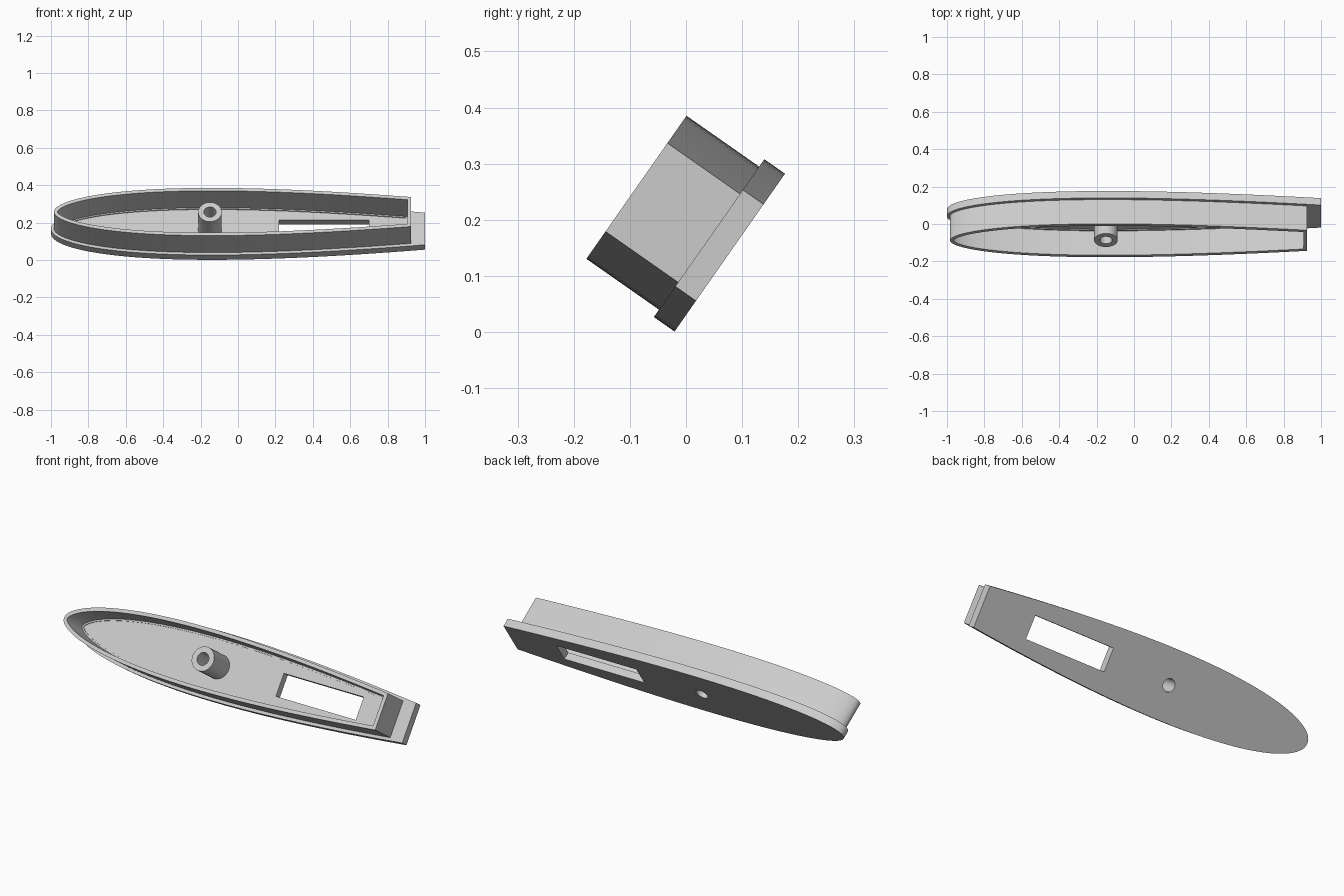
import bpy, bmesh, math

cube = bpy.data.objects.get("Cube")
if cube:
    bpy.data.objects.remove(cube, do_unlink=True)

TILT = math.radians(55)
ORIGIN = (0, 0.078, 0.1415)
CHORD = 2.86
STEPS = 44
POST_X = -0.15

grey = bpy.data.materials.new("light grey")
grey.use_nodes = True
grey.diffuse_color = (0.6, 0.6, 0.6, 1)
grey.node_tree.nodes["Principled BSDF"].inputs["Base Color"].default_value = (0.6, 0.6, 0.6, 1)


def finish(bm, name):
    """Turn a bmesh into a tilted object."""
    bmesh.ops.recalc_face_normals(bm, faces=bm.faces)
    mesh = bpy.data.meshes.new(name)
    bm.to_mesh(mesh)
    bm.free()
    mesh.materials.append(grey)
    obj = bpy.data.objects.new(name, mesh)
    bpy.context.collection.objects.link(obj)
    obj.location = ORIGIN
    obj.rotation_euler.x = TILT
    return obj


def outline(inset, end):
    """Foil section, blunt nose at -x, cut square at x = end, moved inward."""
    def half(t):
        s = t * t
        return 0.6 * CHORD * (0.2969 * t - 0.126 * s - 0.3516 * s**2 + 0.2843 * s**3 - 0.1015 * s**4)
    side = []
    t_end = math.sqrt((end + 1) / CHORD)
    for i in range(STEPS + 1):
        t = t_end * i / STEPS
        dx, dy = 2 * CHORD * t, (half(t + 1e-4) - half(t - 1e-4)) / 2e-4
        n = math.hypot(dx, dy)
        x = CHORD * t * t - 1 + inset * dy / n
        side.append((end if i == STEPS else x, half(t) - inset * dx / n))
    return side + [(x, -y) for x, y in reversed(side[1:])]


def circle(r, count=48):
    return [(POST_X + r * math.cos(a), r * math.sin(a))
            for a in (2 * math.pi * i / count for i in range(count))]


def stack(bm, layers, close=False):
    """Bridge successive (outline, height) loops of equal length."""
    loops = [[bm.verts.new((x, y, z)) for x, y in pts] for pts, z in layers]
    for a, b in zip(loops, loops[1:]):
        for i in range(len(a)):
            j = (i + 1) % len(a)
            bm.faces.new((a[i], a[j], b[j], b[i]))
    if close:
        bm.faces.new(loops[0])
        bm.faces.new(loops[-1])


# Hull: flange, outer wall, rim, inner wall, shallow ledge and floor
flange, wall = outline(0, 1.0), outline(0.016, 0.925)
inner, floor = outline(0.035, 0.905), outline(0.043, 0.897)
bm = bmesh.new()
stack(bm, [(flange, 0), (flange, 0.045), (wall, 0.045), (wall, 0.203),
           (inner, 0.203), (inner, 0.045), (floor, 0.045), (floor, 0.04)], True)
hull = finish(bm, "foil_tray")

# Slot and screw hole through the floor
slot = [(0.22, -0.06), (0.70, -0.06), (0.70, 0.06), (0.22, 0.06)]
for name, shape in (("slot_cutter", slot), ("hole_cutter", circle(0.033))):
    bm = bmesh.new()
    stack(bm, [(shape, -0.05), (shape, 0.1)], True)
    cutter = finish(bm, name)
    cutter.hide_render = True
    mod = hull.modifiers.new(name, "BOOLEAN")
    mod.operation = "DIFFERENCE"
    mod.solver = "EXACT"
    mod.object = cutter
    bpy.context.view_layer.objects.active = hull
    bpy.ops.object.modifier_apply(modifier=mod.name)
    bpy.data.objects.remove(cutter, do_unlink=True)

# Hollow post standing on the floor
bm = bmesh.new()
stack(bm, [(circle(0.063), 0.04), (circle(0.063), 0.201),
           (circle(0.033), 0.201), (circle(0.033), 0.04)])
post = finish(bm, "hollow_post")

# Smooth curved walls, crisp edges
bpy.ops.object.select_all(action="DESELECT")
for obj in (hull, post):
    obj.select_set(True)
bpy.context.view_layer.objects.active = hull
bpy.ops.object.shade_smooth_by_angle(angle=math.radians(30))
